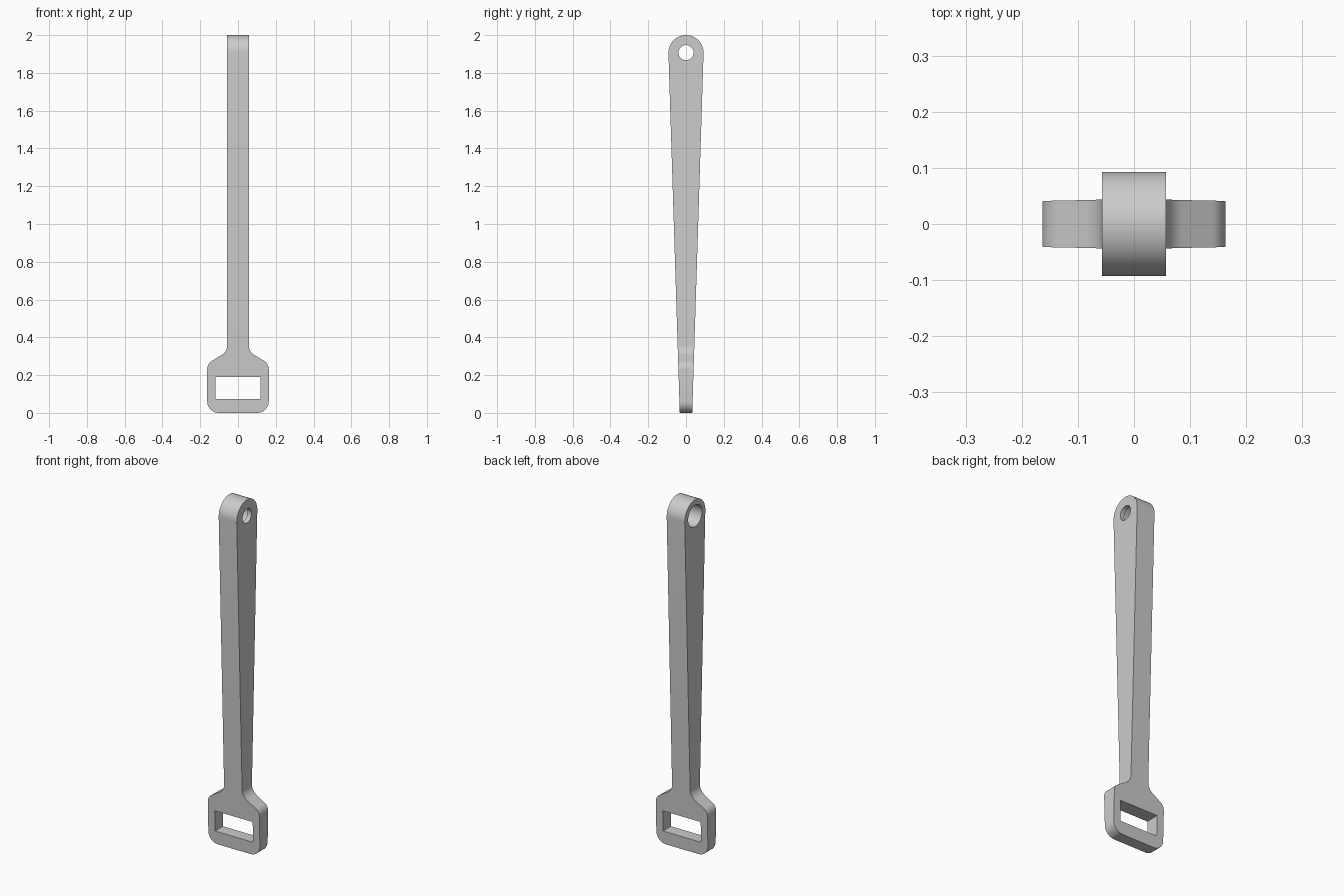
import bpy, bmesh, math
from mathutils import Vector, Matrix

if "Cube" in bpy.data.objects:
    bpy.data.objects.remove(bpy.data.objects["Cube"])

grey = bpy.data.materials.new("plain grey")
grey.diffuse_color = (0.6, 0.6, 0.6, 1)
grey.use_nodes = True
grey.node_tree.nodes["Principled BSDF"].inputs["Base Color"].default_value = grey.diffuse_color


def rounded(points, steps=8):
    """Outline of (u, v, radius) corners with tangent arcs."""
    out = []
    for i, (u, v, r) in enumerate(points):
        p = Vector((u, v))
        if r == 0:
            out.append(p)
            continue
        a = (Vector(points[i - 1][:2]) - p).normalized()
        b = (Vector(points[(i + 1) % len(points)][:2]) - p).normalized()
        half = a.angle(b) / 2
        c = p + (a + b).normalized() * (r / math.sin(half))
        s = p + a * (r / math.tan(half)) - c
        e = p + b * (r / math.tan(half)) - c
        turn = math.atan2(s.x * e.y - s.y * e.x, s.dot(e))
        for k in range(steps + 1):
            t = turn * k / steps
            out.append(c + Matrix.Rotation(t, 2) @ s)
    return out


def prism(name, outline, to3d, depth0, depth1):
    """Extrude a flat outline between two depths."""
    bm = bmesh.new()
    rings = [[bm.verts.new(to3d(p, d)) for p in outline] for d in (depth0, depth1)]
    bm.faces.new(rings[0])
    bm.faces.new(rings[1][::-1])
    n = len(outline)
    for i in range(n):
        j = (i + 1) % n
        bm.faces.new((rings[0][i], rings[1][i], rings[1][j], rings[0][j]))
    bmesh.ops.recalc_face_normals(bm, faces=bm.faces)
    me = bpy.data.meshes.new(name)
    bm.to_mesh(me)
    bm.free()
    ob = bpy.data.objects.new(name, me)
    bpy.context.collection.objects.link(ob)
    me.materials.append(grey)
    return ob


def along_y(p, d):
    return (p.x, d, p.y)


def along_x(p, d):
    return (d, p.x, p.y)


def circle(r, z, n=40):
    return [Vector((r * math.cos(2 * math.pi * k / n), z + r * math.sin(2 * math.pi * k / n)))
            for k in range(n)]


def boolean(target, tool, operation):
    mod = target.modifiers.new(operation.lower(), 'BOOLEAN')
    mod.object, mod.operation, mod.solver = tool, operation, 'EXACT'
    bpy.context.view_layer.objects.active = target
    bpy.ops.object.modifier_apply(modifier=mod.name)
    bpy.data.objects.remove(tool)


# Front silhouette: straight stem flaring into a rounded head
right = [(0.163, 0, 0.06), (0.163, 0.26, 0.05), (0.057, 0.325, 0.06), (0.057, 2.1, 0)]
left = [(-x, z, r) for x, z, r in reversed(right)]
link = prism("link_arm", rounded(right + left), along_y, -0.2, 0.2)

# Side silhouette: taper widening to a round eye
R, EYE = 0.093, 1.907
slope = (R - 0.033) / EYE
low = 0.033 - 0.1 * slope
side = [Vector((-low, -0.1)), Vector((low, -0.1))]
side += [Vector((R * math.cos(math.pi * k / 24), EYE + R * math.sin(math.pi * k / 24)))
         for k in range(25)]
boolean(link, prism("side_cutter", side, along_x, -0.3, 0.3), 'INTERSECT')

# Rectangular strap slot in the head
slot = [Vector(p) for p in ((-0.12, 0.073), (0.12, 0.073), (0.12, 0.19), (-0.12, 0.19))]
boolean(link, prism("slot_cutter", slot, along_y, -0.3, 0.3), 'DIFFERENCE')

# Eye hole: small bore through, wide counterbore from the left
boolean(link, prism("hole_cutter", circle(0.04, EYE), along_x, -0.3, 0.3), 'DIFFERENCE')
boolean(link, prism("bore_cutter", circle(0.062, EYE), along_x, -0.3, 0.032), 'DIFFERENCE')

# Smooth rounded parts, keep hard edges
bpy.ops.object.select_all(action='DESELECT')
link.select_set(True)
bpy.context.view_layer.objects.active = link
bpy.ops.object.shade_smooth_by_angle(angle=math.radians(30))
